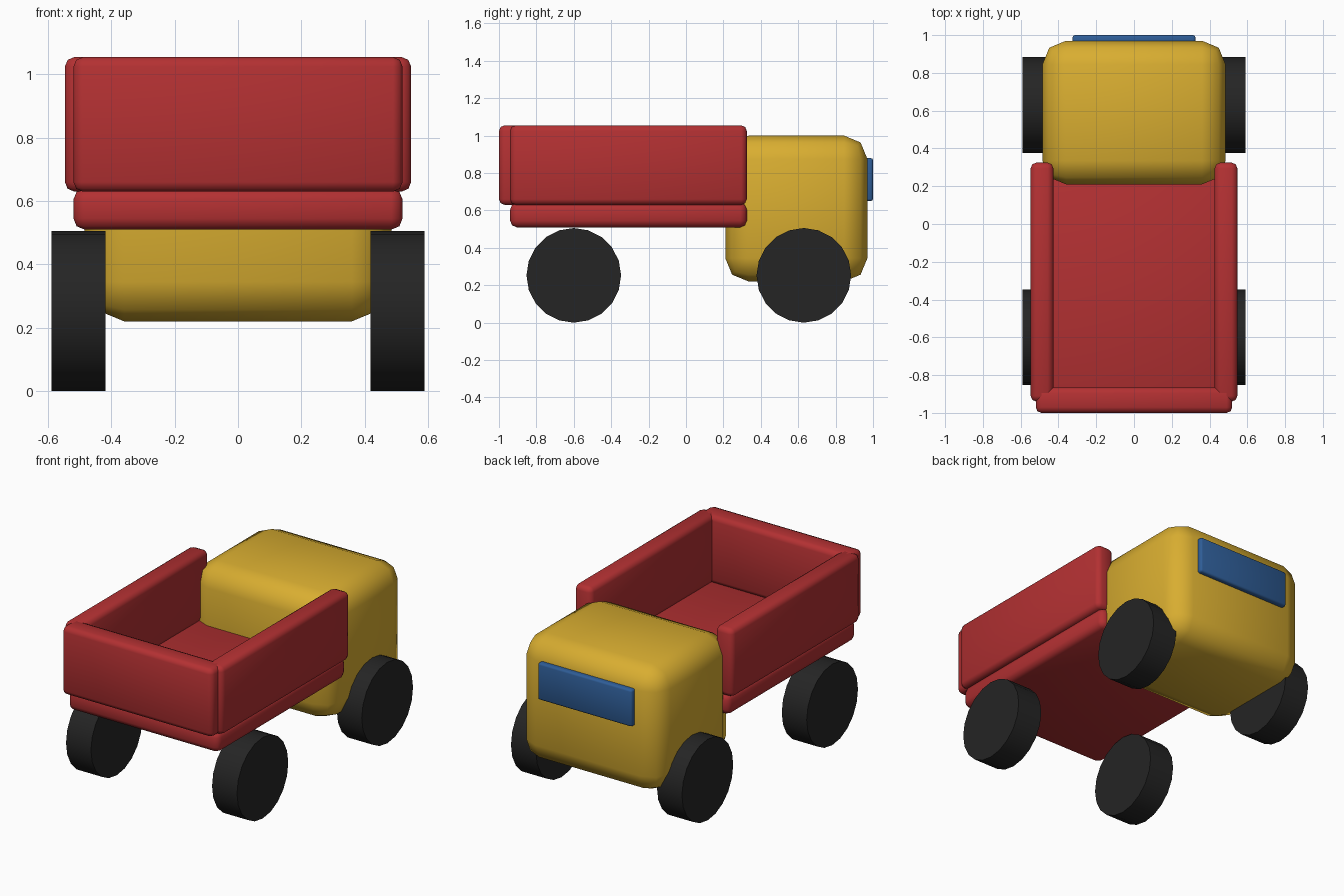
import bpy, math

if "Cube" in bpy.data.objects:
    bpy.data.objects.remove(bpy.data.objects["Cube"])


def material(name, rgb):
    m = bpy.data.materials.new(name)
    m.diffuse_color = (*rgb, 1)
    m.use_nodes = True
    m.node_tree.nodes["Principled BSDF"].inputs["Base Color"].default_value = m.diffuse_color
    return m


RED = material("red", (0.45, 0.03, 0.032))
YELLOW = material("yellow", (0.69, 0.42, 0.03))
BLUE = material("blue", (0.028, 0.11, 0.31))
BLACK = material("black", (0.018, 0.018, 0.018))


def finish(ob, name, mat):
    ob.name = name
    ob.data.materials.append(mat)
    bpy.ops.object.shade_smooth_by_angle(angle=math.radians(50))
    return ob


def rounded_box(name, lo, hi, bevel, mat):
    """Box between two corners with rounded edges."""
    size = [b - a for a, b in zip(lo, hi)]
    bpy.ops.mesh.primitive_cube_add(size=1, location=[(a + b) / 2 for a, b in zip(lo, hi)])
    ob = bpy.context.object
    ob.scale = size
    bpy.ops.object.transform_apply(location=False, rotation=False, scale=True)
    mod = ob.modifiers.new("round", 'BEVEL')
    mod.width = bevel
    mod.segments = 2
    bpy.ops.object.modifier_apply(modifier="round")
    return finish(ob, name, mat)


# Cab and windscreen
rounded_box("cab", (-0.485, 0.21, 0.22), (0.485, 0.97, 1.0), 0.125, YELLOW)
rounded_box("windscreen", (-0.325, 0.94, 0.65), (0.325, 1.0, 0.88), 0.012, BLUE)

# Load bed: floor, tailgate, side walls
rounded_box("bed_floor", (-0.52, -0.94, 0.51), (0.52, 0.325, 0.64), 0.035, RED)
rounded_box("tailgate", (-0.52, -1.0, 0.63), (0.52, -0.865, 1.055), 0.03, RED)
for side, s in (("left", -1), ("right", 1)):
    x = sorted((s * 0.427, s * 0.547))
    rounded_box(side + "_bed_wall", (x[0], -0.94, 0.63), (x[1], 0.325, 1.055), 0.03, RED)

# Wheels
for end, y in (("rear", -0.6), ("front", 0.63)):
    for side, s in (("left", -1), ("right", 1)):
        bpy.ops.mesh.primitive_cylinder_add(vertices=20, radius=0.253, depth=0.172,
                                            location=(s * 0.504, y, 0.253),
                                            rotation=(0, math.pi / 2, 0))
        finish(bpy.context.object, f"{end}_{side}_wheel", BLACK)
